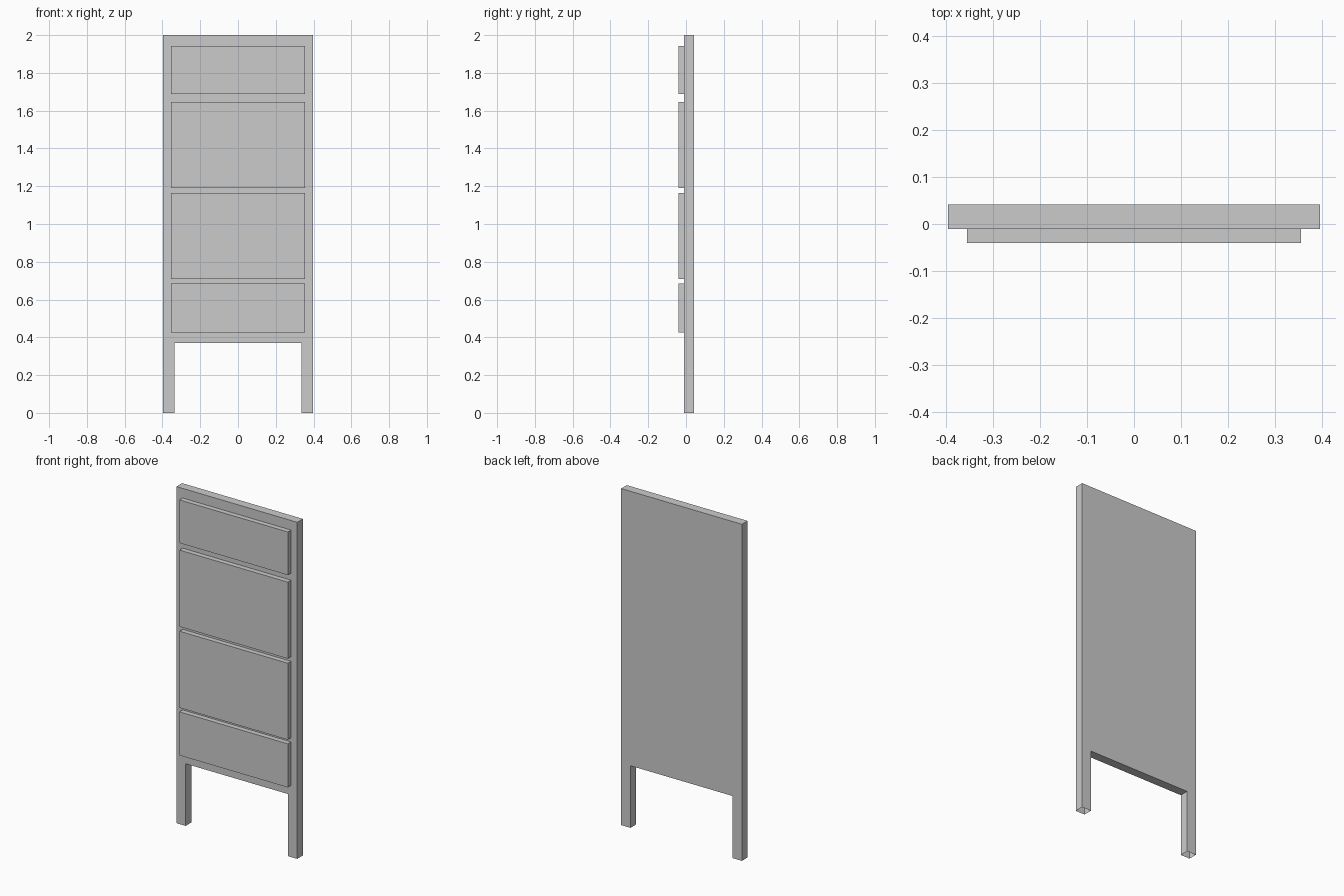
import bpy, bmesh

if "Cube" in bpy.data.objects:
    bpy.data.objects.remove(bpy.data.objects["Cube"])

FRONT, SEAM, BACK = -0.041, -0.011, 0.042


def extrude_profile(name, outline, y0, y1, open_at_floor=False):
    """Extrude an (x, z) outline along y; optionally leave the floor-level faces open."""
    bm = bmesh.new()
    face = bm.faces.new([bm.verts.new((x, y0, z)) for x, z in outline])
    ret = bmesh.ops.extrude_face_region(bm, geom=[face], use_keep_orig=True)
    verts = [g for g in ret["geom"] if isinstance(g, bmesh.types.BMVert)]
    bmesh.ops.translate(bm, verts=verts, vec=(0, y1 - y0, 0))
    bmesh.ops.recalc_face_normals(bm, faces=bm.faces[:])
    if open_at_floor:
        floor = [f for f in bm.faces if all(abs(v.co.z) < 1e-5 for v in f.verts)]
        bmesh.ops.delete(bm, geom=floor, context='FACES_ONLY')
    mesh = bpy.data.meshes.new(name)
    bm.to_mesh(mesh)
    bm.free()
    obj = bpy.data.objects.new(name, mesh)
    bpy.context.collection.objects.link(obj)
    return obj


# Backing board with two legs, hollow at the feet
half = [(0.336, 0.369), (0.336, 0), (0.397, 0), (0.397, 2.0)]
outline = half + [(-x, z) for x, z in reversed(half)]
extrude_profile("board_with_legs", outline, SEAM, BACK, open_at_floor=True)

# Raised front panels, bottom to top
panels = [("bottom_panel", 0.425, 0.684), ("lower_panel", 0.708, 1.163),
          ("upper_panel", 1.19, 1.645), ("top_panel", 1.687, 1.943)]
W = 0.356
for name, z0, z1 in panels:
    extrude_profile(name, [(-W, z0), (W, z0), (W, z1), (-W, z1)], FRONT, SEAM)
